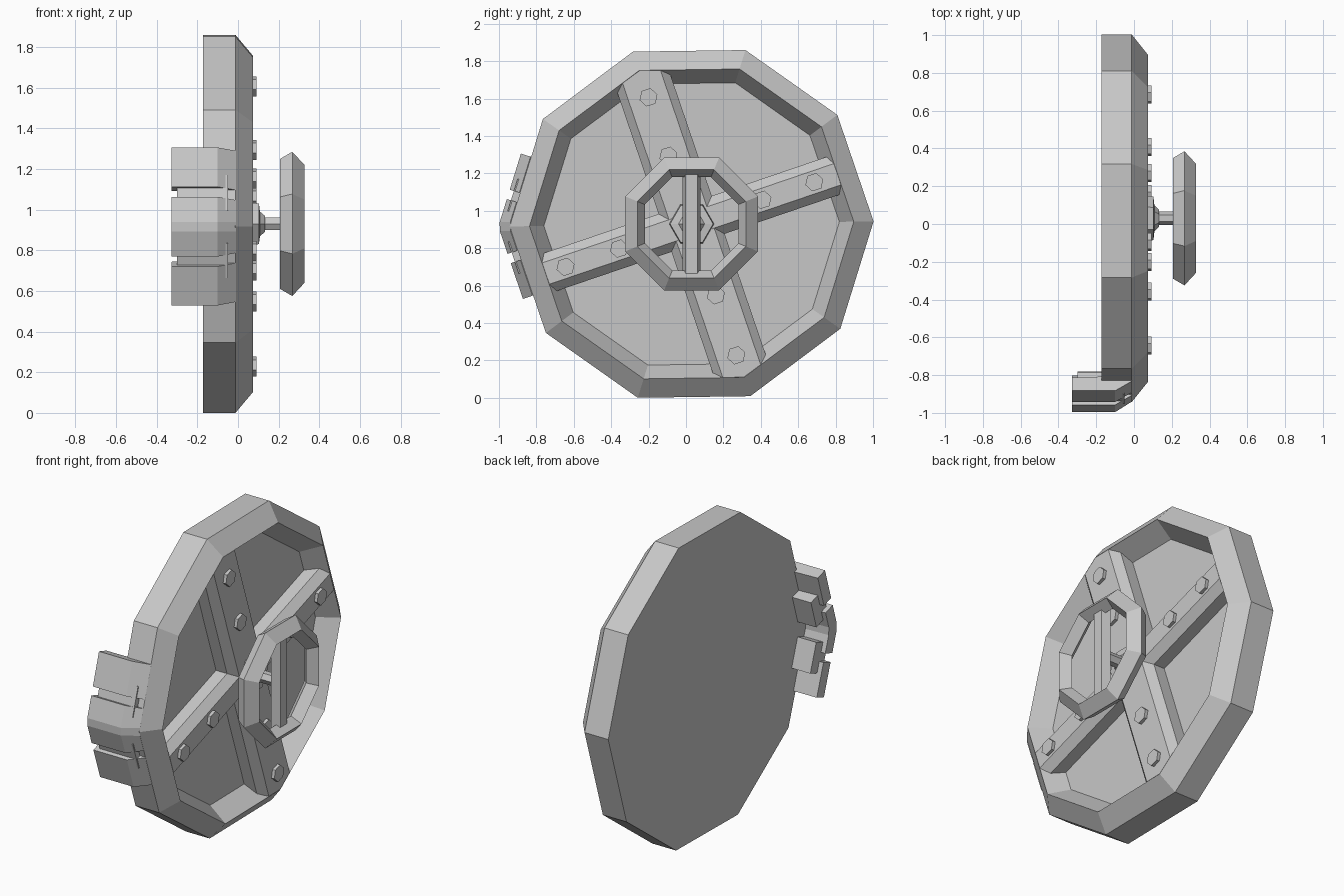
import bpy, bmesh
from math import sin, cos, tan, radians, pi

cube = bpy.data.objects.get("Cube")
if cube:
    bpy.data.objects.remove(cube)

CY, CZ = 0.03, 0.93          # door axis, running along x
TILT = radians(0.8)
STEP = radians(18)           # half of one door side
FACE = 0.073                 # front plane of rim and beams

metal = bpy.data.materials.new("grey_metal")
metal.use_nodes = True
GREY = (0.575, 0.575, 0.575, 1)
metal.diffuse_color = GREY
metal.node_tree.nodes["Principled BSDF"].inputs["Base Color"].default_value = GREY


def polar(x, a, t, ang):
    """Point at distance a along a spoke direction and t sideways."""
    return (x, CY + a * cos(ang) - t * sin(ang), CZ + a * sin(ang) + t * cos(ang))


def loft(name, rings, loop=False):
    """Join matching rings of points; cap the ends or close into a loop."""
    bm = bmesh.new()
    rows = [[bm.verts.new(p) for p in r] for r in rings]
    n = len(rows[0])
    pairs = list(zip(rows, rows[1:])) + ([(rows[-1], rows[0])] if loop else [])
    for r, s in pairs:
        for i in range(n):
            j = (i + 1) % n
            bm.faces.new((r[i], r[j], s[j], s[i]))
    if not loop:
        bm.faces.new(rows[0])
        bm.faces.new(rows[-1])
    bmesh.ops.recalc_face_normals(bm, faces=bm.faces)
    mesh = bpy.data.meshes.new(name)
    bm.to_mesh(mesh)
    bm.free()
    mesh.materials.append(metal)
    ob = bpy.data.objects.new(name, mesh)
    bpy.context.collection.objects.link(ob)
    return ob


def turned(name, n, profile, phase, dist=0, ang=0, loop=False):
    """Faceted n-sided turning along x; profile is (x, radius) pairs."""
    _, y, z = polar(0, dist, 0, ang)
    rings = [[(x, y + r * cos(phase + 2 * pi * i / n), z + r * sin(phase + 2 * pi * i / n))
              for i in range(n)] for x, r in profile]
    return loft(name, rings, loop)


# Ten-sided door with bevelled rim and recessed face
turned("door", 10, [(-0.173, 0.973), (-0.012, 0.973), (FACE, 0.867), (-0.047, 0.79)], TILT)


def beam(name, ang, length, point, profile):
    """Bar from (x, half width) levels; point lengthens its middle to fit a corner."""
    def outline(x, h):
        return [polar(x, a, t, ang) for a, t in
                ((length, -h), (length + point, 0), (length, h),
                 (-length, h), (-length - point, 0), (-length, -h))]
    return loft(name, [outline(x, h) for x, h in profile])


# Chamfered cross beams: a narrow one ending on flat sides, a wide one in corners
SHOULDER = FACE - 0.045
beam("cross_beam_level", TILT + STEP, 0.823, 0.001,
     [(-0.05, 0.107), (SHOULDER, 0.107), (FACE, 0.06)])
beam("cross_beam_upright", TILT + 6 * STEP, 0.831, 0.034,
     [(-0.05, 0.15), (SHOULDER, 0.15), (FACE - 0.0005, 0.107)])

# Hex bolts along the beams, by arm: right, top, left, bottom
BOLTS = ((0.40, 0.693), (0.385, 0.715), (0.41, 0.712), (0.403, 0.742))
for k, pair in enumerate(BOLTS):
    ang = TILT + STEP + k * pi / 2
    for place, dist in zip(("inner", "outer"), pair):
        turned(f"bolt_{place}_{k + 1}", 6, [(0.06, 0.05), (0.092, 0.05)], STEP, dist, ang)

# Hub and shaft
turned("hub", 6, [(0.06, 0.122), (0.103, 0.115), (0.108, 0.07), (0.133, 0.045)], 0)
turned("shaft", 6, [(0.12, 0.036), (0.26, 0.036)], 0)

# Octagonal hand wheel with its grip bar
k = 1 / cos(pi / 8)
turned("hand_wheel", 8, [(0.207, 0.32 * k), (0.267, 0.355 * k), (0.327, 0.29 * k), (0.267, 0.25 * k)],
       pi / 8, loop=True)
beam("wheel_bar", pi / 2, 0.28, 0.001, [(0.238, 0.048), (0.289, 0.032)])

# Hinge plates wrapped around the rim
UPPER, LOWER = TILT + 9 * STEP, TILT + 11 * STEP
PLATE = [(-0.328, 0.91), (-0.328, 0.983), (-0.10, 0.983), (-0.010, 0.929), (-0.03, 0.9)]
KNEE = 0.025                 # half width of the flat at the middle plate's bend


def station(ang, t, slope=0):
    return [polar(x, a, t + slope * a, ang) for x, a in PLATE]


loft("hinge_plate_upper", [station(UPPER, -0.089), station(UPPER, 0.113)])
loft("hinge_plate_middle", [station(UPPER, 0.165), station(UPPER, -KNEE, tan(STEP)),
                            station(LOWER, KNEE, -tan(STEP)), station(LOWER, -0.165)])
loft("hinge_plate_lower", [station(LOWER, -0.113), station(LOWER, 0.089)])

# Connector blocks behind the plate gaps
for name, ang, side in (("upper", UPPER, 1), ("lower", LOWER, -1)):
    rings = [[polar(x, a, side * t, ang) for x, a in
              ((-0.30, 0.84), (-0.30, 0.96), (-0.05, 0.96), (-0.05, 0.84))]
             for t in (0.045, 0.225)]
    loft(f"hinge_block_{name}", rings)
